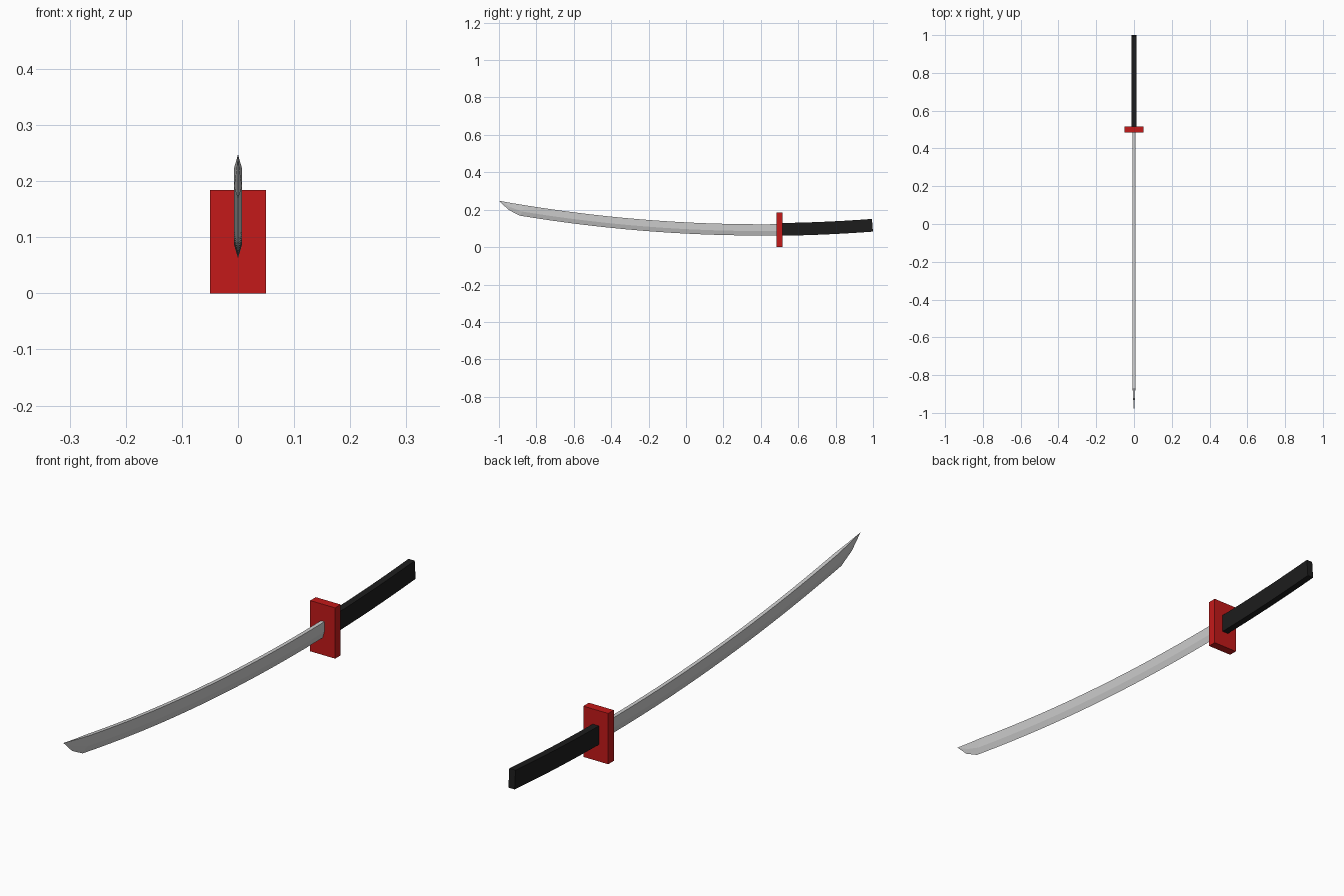
import bpy, bmesh, math

if "Cube" in bpy.data.objects:
    bpy.data.objects.remove(bpy.data.objects["Cube"])


def curve_z(y):
    # shared curvature of blade spine, edge and handle
    return 0.064 * (y - 0.4) ** 2


def material(name, rgb):
    m = bpy.data.materials.new(name)
    m.diffuse_color = (*rgb, 1)
    m.use_nodes = True
    m.node_tree.nodes["Principled BSDF"].inputs["Base Color"].default_value = m.diffuse_color
    return m


def loft(name, rings, mat=None):
    # skin a list of equal-sized rings and cap both ends
    bm = bmesh.new()
    rows = [[bm.verts.new(p) for p in ring] for ring in rings]
    n = len(rows[0])
    for a, b in zip(rows, rows[1:]):
        for i in range(n):
            j = (i + 1) % n
            bm.faces.new((a[i], a[j], b[j], b[i]))
    bm.faces.new(rows[0])
    bm.faces.new(rows[-1][::-1])
    bmesh.ops.remove_doubles(bm, verts=bm.verts, dist=1e-5)
    bmesh.ops.recalc_face_normals(bm, faces=bm.faces)
    me = bpy.data.meshes.new(name)
    bm.to_mesh(me)
    bm.free()
    ob = bpy.data.objects.new(name, me)
    bpy.context.collection.objects.link(ob)
    if mat:
        me.materials.append(mat)
    return ob


red = material("guard_red", (0.55, 0.01, 0.01))
black = material("handle_black", (0.012, 0.012, 0.012))


# Blade: flat spine, flat upper sides, lower sides bevelled to the edge
def blade_ring(w, spine, ridge, edge):
    return [(-w, *spine), (w, *spine), (w, *ridge), (0, *edge), (-w, *ridge)]


rings = []
steps = 24
for i in range(steps + 1):
    y = 0.5 - 1.36 * i / steps
    ye = 0.5 - 1.39 * i / steps
    yr = (y + ye) / 2
    rings.append(blade_ring(0.007, (y, 0.122 + curve_z(y)),
                            (yr, 0.086 + curve_z(yr)),
                            (ye, 0.062 + curve_z(ye))))

# Blade tip: tapers to a point at the spine
rings.append(blade_ring(0.0035, (-0.93, 0.235), (-0.94, 0.214), (-0.95, 0.2)))
rings.append(blade_ring(0.0, (-1, 0.248), (-1, 0.248), (-1, 0.248)))
loft("blade", rings)

# Handle: rectangular grip following the same curve
rings = []
for i in range(9):
    y = 0.5 + 0.497 * i / 8
    z = 0.094 + curve_z(y)
    a = math.atan(0.128 * (y - 0.4))
    dy, dz = -0.034 * math.sin(a), 0.034 * math.cos(a)
    rings.append([(sx * 0.0125, y + s * dy, z + s * dz)
                  for sx, s in ((-1, -1), (1, -1), (1, 1), (-1, 1))])
loft("handle", rings, black)

# Guard: rectangular plate
bpy.ops.mesh.primitive_cube_add(size=1, location=(0, 0.501, 0.092))
guard = bpy.context.object
guard.name = "guard"
guard.scale = (0.1, 0.032, 0.184)
guard.data.materials.append(red)
